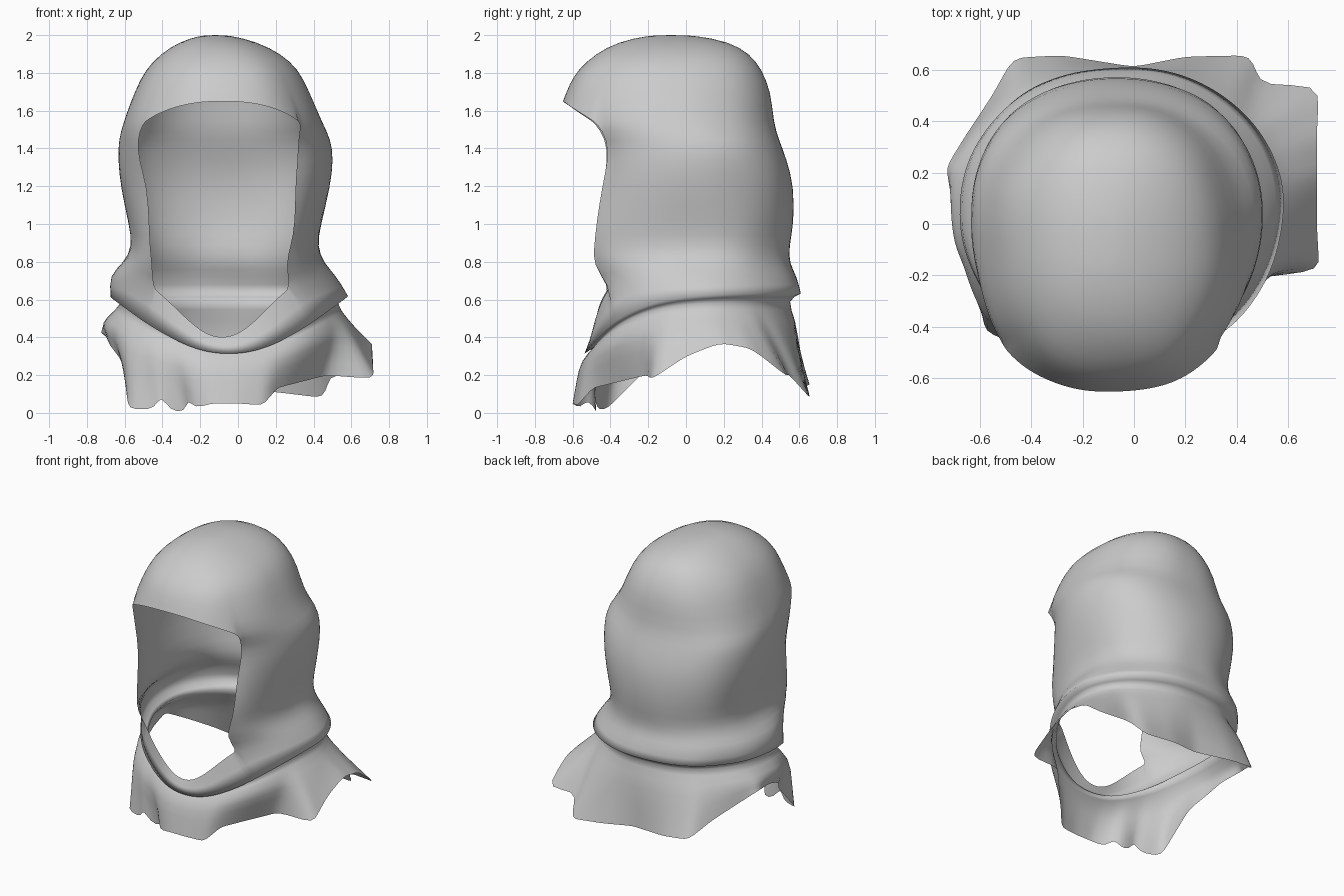
import bpy, bmesh
from math import sin, cos, asin, atan2, pi, radians, exp, copysign
from mathutils import Vector, noise

if "Cube" in bpy.data.objects:
    bpy.data.objects.remove(bpy.data.objects["Cube"])

N = 72                                   # columns around the head, 5 degrees each
ANG = [radians(-180 + 5 * j) for j in range(N)]   # 0 = front, + = right
OPEN = radians(50)                       # half angle of the face opening
P = 0.88                                 # squareness of the hood cross-sections


def point(t, cx, a, cy, bf, bb, z, p=P):
    s, c = sin(t), cos(t)
    x = cx + a * copysign(abs(s) ** p, s)
    y = cy - bf * c ** p if c > 0 else cy + bb * abs(c) ** p
    return Vector((x, y, z))


def remap(t, t0):
    """Move the opening edge from OPEN to t0, spreading the rest evenly."""
    if abs(t) <= OPEN:
        return t * t0 / OPEN
    return copysign(t0 + (abs(t) - OPEN) / (pi - OPEN) * (pi - t0), t)


def crown_ring(z, xl, xr, yf, yb, drop=0):
    cy = (yf + yb) / 2
    return [point(t, (xl + xr) / 2, (xr - xl) / 2, cy, cy - yf, yb - cy,
                  z - drop * (1 - cos(min(abs(t), OPEN)))) for t in ANG]


def cowl_ring(z, xl, xr, yf, yb, dip, width, half=OPEN):
    cy, out = 0.05, []
    for t in ANG:
        u = remap(t, half)
        zz = z - dip * exp(-(u / width) ** 2)
        out.append(point(u, (xl + xr) / 2, (xr - xl) / 2, cy, cy - yf, yb - cy, zz,
                         0.95))
    return out


def open_ring(z, xl, xr, yb, rim_l, rim_r, rim_y, cy=0.05):
    cx, a = (xl + xr) / 2, (xr - xl) / 2
    out = []
    for t in ANG:
        if abs(t) < OPEN - 0.01:
            out.append(None)
            continue
        off = (rim_r - cx) if t > 0 else (cx - rim_l)
        t0 = asin((off / a) ** (1 / P))
        bf = (cy - rim_y) / cos(t0) ** P
        out.append(point(remap(t, t0), cx, a, cy, bf, yb - cy, z))
    return out


# ragged hem corners, snapped to the nearest column
HEM = [(0, .61, .13), (-.28, .655, .15), (-.47, .645, .17), (-.55, .5, .27),
       (-.65, .35, .36), (-.73, .22, .43), (-.7, .05, .41), (-.68, -.08, .36),
       (-.61, -.17, .27), (-.58, -.42, .02), (-.44, -.47, .02), (-.41, -.49, .1),
       (-.36, -.48, .01), (-.28, -.47, 0), (-.265, -.52, .08), (-.23, -.56, .02),
       (-.15, -.6, .05), (0, -.6, .05), (.14, -.57, .04), (.2, -.5, .13),
       (.47, -.21, .2), (.72, -.18, .18), (.71, 0, .3), (.71, .18, .37),
       (.71, .35, .34), (.72, .55, .18), (.5, .53, .22), (.45, .655, .08),
       (.2, .65, .11)]


def hem_ring():
    keys = {}
    for x, y, z in HEM:
        deg = atan2(x + .05, -(y - .03)) * 180 / pi
        keys[round((deg + 180) / 5) % N] = Vector((x, y, z))
    ks = sorted(keys)
    out = [None] * N
    for k, nxt in zip(ks, ks[1:] + [ks[0] + N]):
        for j in range(k, nxt):
            out[j % N] = keys[k].lerp(keys[nxt % N], (j - k) / (nxt - k))
    return out


rings = [
    # crown
    crown_ring(1.998, -.20, -.04, -.20, .05),
    crown_ring(1.965, -.31, .10, -.36, .23),
    crown_ring(1.90, -.41, .23, -.48, .34),
    crown_ring(1.82, -.49, .32, -.57, .40),
    crown_ring(1.74, -.55, .38, -.62, .45, .1),
    # brim above the face
    crown_ring(1.65, -.61, .45, -.655, .465, .33),
    # sides and back around the face opening
    open_ring(1.45, -.63, .49, .49, -.525, .32, -.42),
    open_ring(1.34, -.635, .505, .53, -.52, .315, -.41),
    open_ring(1.20, -.62, .485, .57, -.48, .30, -.44),
    open_ring(1.00, -.585, .44, .57, -.47, .30, -.47),
    open_ring(0.88, -.56, .42, .545, -.465, .275, -.48),
    open_ring(0.79, -.61, .455, .55, -.45, .25, -.49),
    # cowl fold: top, lip, tuck
    cowl_ring(.73, -.68, .51, -.50, .59, .33, .5, radians(36)),
    cowl_ring(.63, -.675, .58, -.54, .615, .32, .9, radians(44)),
    cowl_ring(.60, -.59, .50, -.47, .53, .24, .9),
    # lower collar down to the hem
    cowl_ring(.50, -.72, .59, -.56, .585, .22, .9),
]
hem = hem_ring()
rings.append([a.lerp(b, .5) for a, b in zip(rings[-1], hem)])
rings.append(hem)

# skin the rings into one cloth shell
bm = bmesh.new()
grid = []
for i, ring in enumerate(rings):
    row = []
    for p in ring:
        if p is not None and 2 < i < 16:      # slight cloth unevenness
            w = 0.012 * noise.noise(p * 3.5)
            p = p + Vector((p.x, p.y, 0)).normalized() * w
        row.append(bm.verts.new(p) if p is not None else None)
    grid.append(row)
for r0, r1 in zip(grid, grid[1:]):
    for j in range(N):
        k = (j + 1) % N
        quad = (r0[j], r1[j], r1[k], r0[k])
        if None not in quad:
            bm.faces.new(quad)
top = bm.verts.new((-.12, -.08, 2.0))
for j in range(N):
    bm.faces.new((top, grid[0][j], grid[0][(j + 1) % N]))
bmesh.ops.recalc_face_normals(bm, faces=bm.faces)

# crisp hem corners and a firm fold lip
crease = bm.edges.layers.float.new("crease_edge")
for row, amount in ((grid[-1], 1.0), (grid[13], 0.6)):
    for j in range(N):
        bm.edges.get((row[j], row[(j + 1) % N]))[crease] = amount

mesh = bpy.data.meshes.new("cloth_hood")
bm.to_mesh(mesh)
bm.free()
for f in mesh.polygons:
    f.use_smooth = True
hood = bpy.data.objects.new("cloth_hood", mesh)
bpy.context.collection.objects.link(hood)
sub = hood.modifiers.new("soft_cloth", 'SUBSURF')
sub.levels = sub.render_levels = 1
